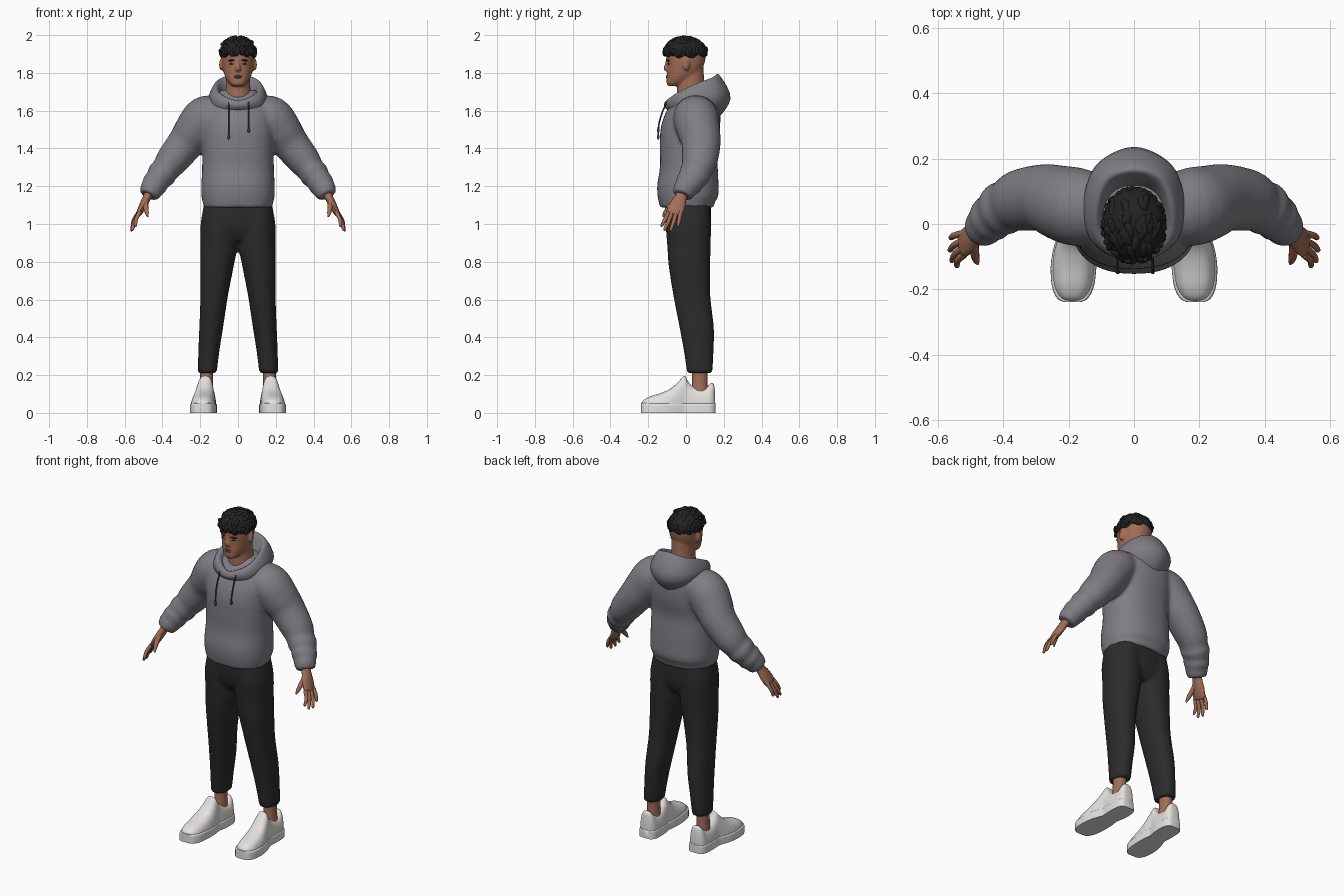
import bpy, bmesh, math, random
from mathutils import Vector, Matrix

random.seed(4)


def material(name, rgb):
    m = bpy.data.materials.new(name)
    m.diffuse_color = (*rgb, 1)
    return m


GREY = material("grey fleece", (.215, .205, .23))
BLACK = material("black cloth", (.024, .024, .024))
HAIR = material("dark hair", (.016, .016, .017))
SKIN = material("skin", (.36, .155, .095))
LIPS = material("lips", (.24, .085, .06))
WHITE = material("white leather", (.77, .75, .73))
CORD = material("dark cord", (.06, .06, .07))


def spline(rows, steps, closed=False):
    """Catmull-Rom through rows of equal-length number tuples."""
    n, out = len(rows), []
    get = (lambda i: rows[i % n]) if closed else (lambda i: rows[max(0, min(n - 1, i))])
    for i in range(n if closed else n - 1):
        for s in range(steps):
            t = s / steps
            out.append([.5 * (2 * b + (c - a) * t + (2 * a - 5 * b + 4 * c - d) * t * t
                              + (3 * b - a - 3 * c + d) * t ** 3)
                        for a, b, c, d in zip(get(i - 1), get(i), get(i + 1), get(i + 2))])
    return out if closed else out + [list(rows[-1])]


def skin_rings(bm, rings, closed=False):
    vs = [[bm.verts.new(p) for p in r] for r in rings]
    n = len(vs[0])
    for k in range(len(vs) if closed else len(vs) - 1):
        a, b = vs[k], vs[(k + 1) % len(vs)]
        for i in range(n):
            j = (i + 1) % n
            bm.faces.new((a[i], a[j], b[j], b[i]))
    if not closed:
        bm.faces.new(vs[0])
        bm.faces.new(vs[-1])


def power(v, e):
    return math.copysign(abs(v) ** e, v)


def tube(bm, rows, sx=1, n=24, steps=4, flat=False, e=1.0):
    """Rows are x, y, z, radius along y, radius across."""
    rows = spline(rows, steps)
    pts = [Vector(r[:3]) for r in rows]
    rings = []
    for k, r in enumerate(rows):
        t = Vector((0, 0, 1)) if flat else (pts[min(k + 1, len(pts) - 1)] - pts[max(k - 1, 0)]).normalized()
        y = Vector((0, 1, 0))
        u = (y - t * y.dot(t)).normalized()
        v = t.cross(u)
        ring = []
        for i in range(n):
            a = 2 * math.pi * i / n
            p = pts[k] + u * (max(r[3], .001) * power(math.cos(a), e)) + v * (max(r[4], .001) * power(math.sin(a), e))
            ring.append((p.x * sx, p.y, p.z))
        rings.append(ring)
    skin_rings(bm, rings)


def ball(bm, loc, size, rot=(0, 0, 0), seg=16):
    from mathutils import Euler
    m = Matrix.Translation(loc) @ Euler(rot).to_matrix().to_4x4() @ Matrix.Diagonal((*size, 1))
    bmesh.ops.create_uvsphere(bm, u_segments=seg, v_segments=seg // 2 + 2, radius=1, matrix=m)


def finish(name, bm, mat, voxel=0, smooth=4):
    bmesh.ops.recalc_face_normals(bm, faces=bm.faces)
    me = bpy.data.meshes.new(name)
    bm.to_mesh(me)
    bm.free()
    me.materials.append(mat)
    ob = bpy.data.objects.new(name, me)
    bpy.context.collection.objects.link(ob)
    if voxel:  # fuse overlapping volumes into one soft surface
        r = ob.modifiers.new("fuse", 'REMESH')
        r.mode, r.voxel_size, r.use_smooth_shade = 'VOXEL', voxel, True
        s = ob.modifiers.new("soften", 'SMOOTH')
        s.factor, s.iterations = .5, smooth
    return ob


# Sweatshirt body with both sleeves
bm = bmesh.new()
tube(bm, [(0, .003, 1.088, .143, .182), (0, .005, 1.12, .15, .188), (0, .01, 1.15, .161, .194),
          (0, .01, 1.21, .162, .194), (0, .015, 1.3, .153, .19), (0, .012, 1.4, .15, .19),
          (0, .022, 1.5, .157, .193), (0, .035, 1.58, .147, .19), (0, .05, 1.64, .125, .17),
          (0, .06, 1.685, .095, .135), (0, .06, 1.71, .07, .09)], flat=True, n=40, e=.86)
for sx in (1, -1):
    tube(bm, [(.09, .05, 1.59, .1, .09), (.17, .052, 1.565, .12, .115), (.225, .065, 1.5, .115, .11),
              (.275, .08, 1.43, .104, .098), (.35, .072, 1.335, .095, .087), (.385, .055, 1.287, .083, .074),
              (.405, .045, 1.262, .085, .078), (.425, .028, 1.235, .073, .066), (.438, .016, 1.215, .075, .07),
              (.452, 0, 1.192, .062, .062), (.46, -.008, 1.178, .062, .062), (.475, -.02, 1.15, .052, .05)], sx)
finish("sweatshirt", bm, GREY, .011, 5)

# Hood: profile (radius, height) swept round the neck, from throat to nape
keys = [(0, [(.13, 1.60), (.155, 1.625), (.145, 1.652), (.125, 1.648), (.10, 1.60)]),
        (50, [(.14, 1.60), (.158, 1.65), (.142, 1.69), (.115, 1.685), (.09, 1.62)]),
        (95, [(.13, 1.62), (.156, 1.67), (.128, 1.735), (.102, 1.73), (.085, 1.65)]),
        (140, [(.13, 1.59), (.183, 1.67), (.145, 1.765), (.112, 1.76), (.075, 1.66)]),
        (180, [(.12, 1.56), (.198, 1.665), (.142, 1.785), (.11, 1.775), (.07, 1.66)])]
loop = []
for deg, prof in keys + [(360 - d, p) for d, p in keys[-2:0:-1]]:
    a = math.radians(deg)
    loop.append([c for r, z in prof for c in (r * math.sin(a), .038 - r * math.cos(a), z)])
bm = bmesh.new()
rings = []
for row in spline(loop, 6, closed=True):
    rings.append(spline([tuple(row[i:i + 3]) for i in range(0, 15, 3)], 4, closed=True))
skin_rings(bm, rings, closed=True)
finish("hood", bm, GREY)

# Drawstrings with end knots
bm = bmesh.new()
for x, z in ((-.05, 1.46), (.057, 1.495)):
    tube(bm, [(x, -.102, 1.645, .004, .004), (x, -.126, 1.59, .004, .004),
              (x, -.143, 1.53, .004, .004), (x, -.147, z, .004, .004)], n=8)
    ball(bm, (x, -.147, z), (.007, .007, .013), seg=10)
finish("drawstrings", bm, CORD)

# Trousers
bm = bmesh.new()
tube(bm, [(0, .01, 1.13, .12, .18), (0, .01, 1.05, .122, .187), (0, .014, .97, .115, .187),
          (0, .02, .91, .085, .15)], flat=True, n=36, e=.85)
for sx in (1, -1):
    tube(bm, [(.09, .01, 1.1, .115, .09), (.1, .012, 1.0, .12, .098), (.101, .016, .88, .115, .098),
              (.111, .018, .78, .11, .089), (.126, .031, .62, .098, .073), (.142, .057, .45, .091, .063),
              (.154, .067, .33, .079, .056), (.163, .073, .21, .067, .05)], sx, flat=True, e=.92)
finish("trousers", bm, BLACK, .011, 3)

# Ankles
bm = bmesh.new()
for sx in (1, -1):
    tube(bm, [(.165, .075, .25, .042, .036), (.167, .073, .17, .041, .034), (.168, .073, .1, .046, .038)], sx, flat=True)
finish("ankles", bm, SKIN)

# Shoes: rows of y, height, half width, centre x
shoe = [(-.236, .05, .022, .188), (-.225, .068, .043, .188), (-.19, .087, .06, .187), (-.13, .106, .066, .185),
        (-.08, .13, .063, .181), (-.04, .165, .056, .176), (-.008, .197, .048, .173), (.012, .165, .049, .171),
        (.045, .137, .053, .169), (.1, .13, .053, .168), (.13, .157, .048, .168), (.148, .15, .036, .168),
        (.154, .1, .02, .168)]
for part, grow, e in (("shoe_uppers", 0, .68), ("shoe_soles", .004, .22)):
    bm = bmesh.new()
    for sx in (1, -1):
        rings = []
        for y, h, w, cx in spline(shoe, 4):
            if grow:
                h = .052
            arc = [math.pi * i / 20 for i in range(21)]
            rings.append([(sx * (cx + (w + grow) * power(math.cos(a), e)), y * (1 + grow * 3),
                           h * max(math.sin(a), 0) ** e) for a in arc])
        skin_rings(bm, rings)
    finish(part, bm, WHITE)

# Head, neck, nose and ears
bm = bmesh.new()
tube(bm, [(0, -.066, 1.73, .026, .026), (0, -.052, 1.743, .05, .045), (0, -.025, 1.775, .077, .066),
          (0, -.012, 1.80, .088, .075), (0, -.003, 1.84, .097, .083), (0, 0, 1.88, .104, .086),
          (0, 0, 1.92, .103, .085), (0, 0, 1.96, .083, .068), (0, 0, 1.98, .03, .03)], flat=True, n=32, e=.93)
tube(bm, [(0, .035, 1.6, .085, .085), (0, .032, 1.68, .08, .074), (0, .025, 1.74, .073, .064),
          (0, .018, 1.83, .075, .066)], flat=True)
tube(bm, [(0, -.098, 1.875, .008, .009), (0, -.1, 1.85, .011, .009), (0, -.104, 1.825, .016, .014),
          (0, -.1, 1.813, .013, .017), (0, -.097, 1.806, .006, .01)], flat=True, n=14)
for sx in (1, -1):
    ball(bm, (sx * .088, .003, 1.845), (.011, .02, .034), (-.15, 0, sx * .3))
finish("head", bm, SKIN, .006, 2)

# Eyes, brows and mouth
bm = bmesh.new()
for sx in (1, -1):
    ball(bm, (sx * .034, -.091, 1.848), (.013, .005, .004), (0, 0, sx * .4), 10)
    ball(bm, (sx * .036, -.095, 1.866), (.02, .006, .0045), (0, sx * .1, sx * .4), 10)
finish("eyes_and_brows", bm, HAIR)
bm = bmesh.new()
ball(bm, (0, -.1, 1.784), (.024, .006, .004), seg=12)
ball(bm, (0, -.1, 1.776), (.019, .006, .005), seg=12)
finish("mouth", bm, LIPS)

# Hair: rough cap with swept tufts round the rim and crown
bm = bmesh.new()
bmesh.ops.create_icosphere(bm, subdivisions=4, radius=1)
for v in bm.verts:
    k = 1 + random.uniform(-.015, .015)
    a = math.atan2(v.co.x, -v.co.y)
    rim = 1.897 - .012 * abs(math.sin(a)) + .008 * math.sin(9 * a)
    v.co = Vector((v.co.x * .096 * k, -.002 + v.co.y * .115 * k, max(1.905 + v.co.z * .088 * k, rim)))
for i in range(34):
    a = 2 * math.pi * i / 34 + random.uniform(-.06, .06)
    ball(bm, (.088 * math.sin(a), -.004 - .107 * math.cos(a), 1.912 + random.uniform(-.008, .012)),
         (.013, .013, .026), (random.uniform(-.5, .5), random.uniform(-.6, .6), a), 8)
for i in range(40):
    a, q = random.uniform(0, 2 * math.pi), random.uniform(.2, .85)
    ball(bm, (.092 * q * math.sin(a), -.004 - .11 * q * math.cos(a), 1.903 + .085 * math.sqrt(1 - q * q)),
         (.014, .03, .011), (.9 * q * math.cos(a), .9 * q * math.sin(a), random.uniform(-.6, .6)), 8)
finish("hair", bm, HAIR)

# Hands: palm, four fingers and thumb
bm = bmesh.new()
tips = [(.542, -.128, .985), (.557, -.112, .965), (.563, -.08, .962), (.56, -.042, .985)]
for sx in (1, -1):
    tube(bm, [(.462, -.012, 1.18, .032, .026), (.482, -.028, 1.14, .032, .022), (.502, -.045, 1.1, .043, .02),
              (.522, -.06, 1.06, .043, .016), (.528, -.064, 1.048, .03, .01)], sx, n=16)
    for i, (x, y, z) in enumerate(tips):
        bx, by, bz = .52, -.094 + .022 * i, 1.062 + .003 * i
        tube(bm, [(bx, by, bz, .011, .011), ((bx + x) / 2 + .009, (by + y) / 2, (bz + z) / 2, .0105, .0105),
                  (x, y, z + .008, .008, .008), (x, y, z, .003, .003)], sx, n=10, steps=3)
    tube(bm, [(.49, -.05, 1.125, .017, .015), (.488, -.085, 1.09, .015, .014), (.483, -.11, 1.06, .011, .011),
              (.478, -.122, 1.038, .004, .004)], sx, n=10, steps=3)
finish("hands", bm, SKIN)

# Smooth shading with sharp edges kept
for ob in bpy.context.collection.objects:
    ob.select_set(True)
    bpy.context.view_layer.objects.active = ob
bpy.ops.object.shade_smooth_by_angle(angle=math.radians(50))
